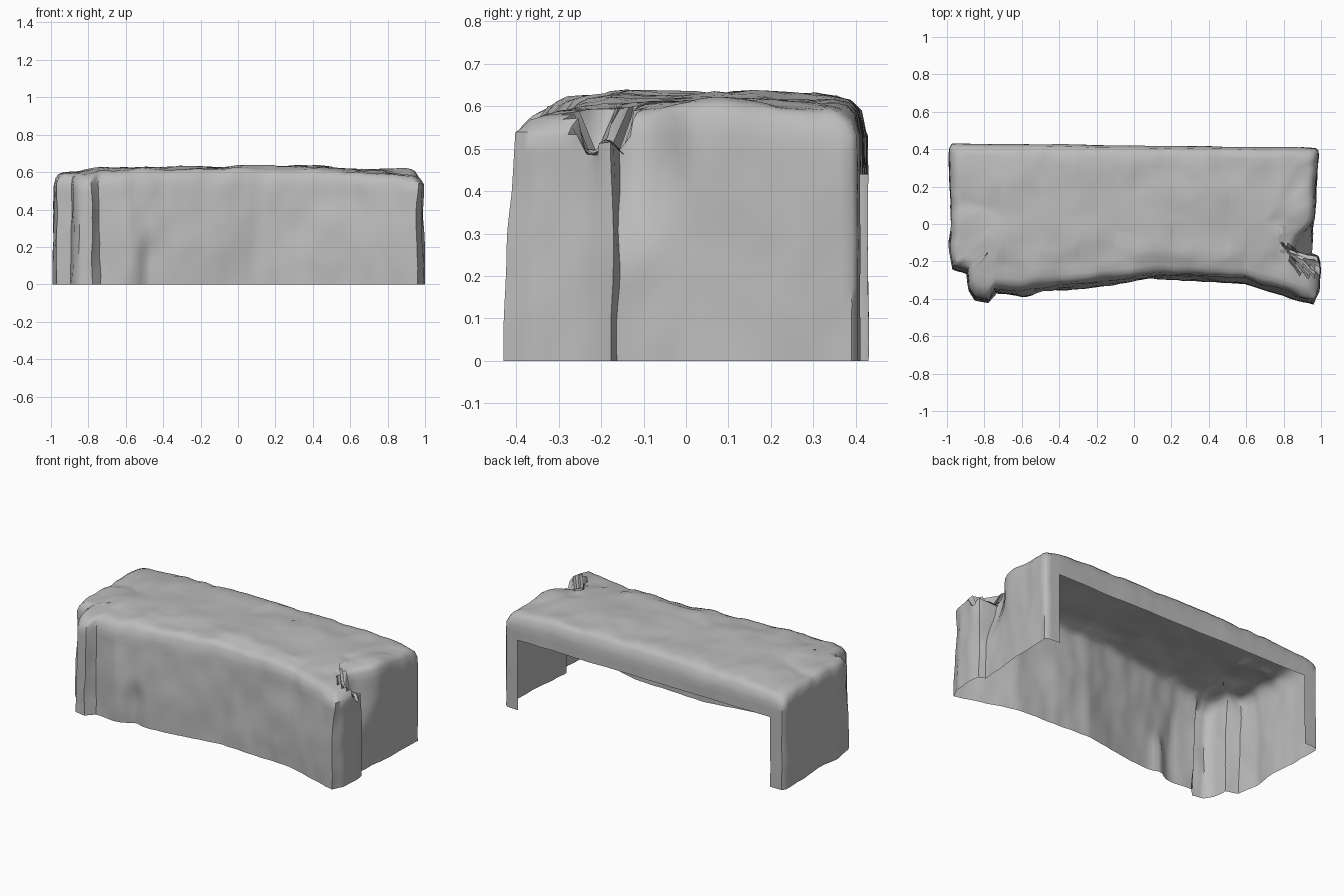
import bpy, bmesh, math
from mathutils import Vector, noise

cube = bpy.data.objects.get("Cube")
if cube:
    bpy.data.objects.remove(cube)

# Plan outline, counter-clockwise from the front left buttress
OUTLINE = [(-.88, -.36), (-.85, -.41), (-.78, -.425), (-.74, -.37), (-.6, -.39),
           (-.4, -.36), (-.1, -.33), (.1, -.29), (.35, -.3), (.6, -.32), (.8, -.38),
           (.9, -.42), (.96, -.435), (.985, -.37), (.995, -.25), (.985, -.17),
           (.95, -.155), (.965, 0), (.975, .2), (.985, .39), (.97, .405), (.89, .41),
           (0, .42), (-.89, .43), (-.97, .43), (-.985, .41), (-.985, .2), (-.975, 0),
           (-.985, -.1), (-.97, -.24), (-.89, -.27)]
OPEN_X, OPEN_Z = .89, .44


def resample(points, step):
    """Split each outline segment into short even pieces."""
    result = []
    for a, b in zip(points, points[1:] + points[:1]):
        a, b = Vector(a), Vector(b)
        n = max(1, math.ceil((b - a).length / step))
        result += [a.lerp(b, i / n) for i in range(n)]
    return result


def clamp(v, low, high):
    return max(low, min(high, v))


def smooth(v, low, high):
    t = clamp((v - low) / (high - low), 0, 1)
    return t * t * (3 - 2 * t)


def bell(v, centre, width):
    return math.exp(-((v - centre) / width) ** 2)


def top_height(x, y):
    """Gently crowned roof height."""
    return .633 - .04 * abs(x) ** 3 - .13 * max(0, -y) ** 1.5 - .08 * max(0, y) ** 2


def weather(p):
    """Shape the notch, the groove and the rough stone surface."""
    x, y, z = p
    # broken notch beside the front corner column
    if x > .86 and -.27 < y < -.13:
        z = min(z, .5 + .02 * math.sin(y * 60))
    if x > .8:
        x -= .09 * smooth(z, .2, .55) * bell(y, -.12, .1) * (y > -.16)
    # groove at the foot of the front wall
    if y < -.2:
        y += .035 * bell(x, -.47, .05) * (1 - smooth(z, .15, .32))
        y += .025 * smooth(z, .1, .6)
    lift = smooth(z, 0, .1)
    q = Vector((x, y, z * .6))
    rough = noise.noise_vector(q * 5) * .012 + noise.noise_vector(q * 13) * .007
    back = .3 if y > .38 else 1
    x += rough.x * back
    y += rough.y * back
    z += rough.z * lift * (1.4 if z > .5 else .3)
    return Vector((clamp(x, -1, 1), clamp(y, -.437, .437), z))


def build_shell():
    bm = bmesh.new()
    path = resample(OUTLINE, .03)
    levels = [OPEN_Z * i / 10 for i in range(11)] + [.49, .53]
    rings = [[(p.x, p.y, z) for p in path] for z in levels]
    # rounded rim, then the roof drawn in to a central ridge
    insets = [(.03, .025), (.08, .007)] + [(.16 + .12 * i, 0) for i in range(7)] + [(1, 0)]
    for t, drop in insets:
        ring = []
        for p in path:
            spine = Vector((round(clamp(p.x, -.7, .7), 1), .02))
            q = p.lerp(spine, t)
            ring.append((q.x, q.y, top_height(q.x, q.y) - drop))
        rings.append(ring)
    verts = [[bm.verts.new(co) for co in ring] for ring in rings]
    for low, high in zip(verts, verts[1:]):
        for i in range(len(path)):
            j = (i + 1) % len(path)
            bm.faces.new((low[i], low[j], high[j], high[i]))
    bmesh.ops.remove_doubles(bm, verts=bm.verts, dist=.0005)
    # opening in the back, leaving two posts and a lintel
    gap = [f for f in bm.faces
           if (c := f.calc_center_median()).y > .4 and abs(c.x) < OPEN_X and c.z < OPEN_Z]
    bmesh.ops.delete(bm, geom=gap, context='FACES')
    for v in bm.verts:
        v.co = weather(v.co)
    mesh = bpy.data.meshes.new("stone_shell")
    bm.to_mesh(mesh)
    bm.free()
    return mesh


stone = bpy.data.materials.new("grey_stone")
stone.use_nodes = True
colour = (.5, .5, .5, 1)
stone.diffuse_color = colour
stone.node_tree.nodes["Principled BSDF"].inputs["Base Color"].default_value = colour

shell = bpy.data.objects.new("stone_shell", build_shell())
shell.data.materials.append(stone)
bpy.context.collection.objects.link(shell)
bpy.context.view_layer.objects.active = shell
shell.select_set(True)
bpy.ops.object.shade_smooth_by_angle(angle=math.radians(50))
